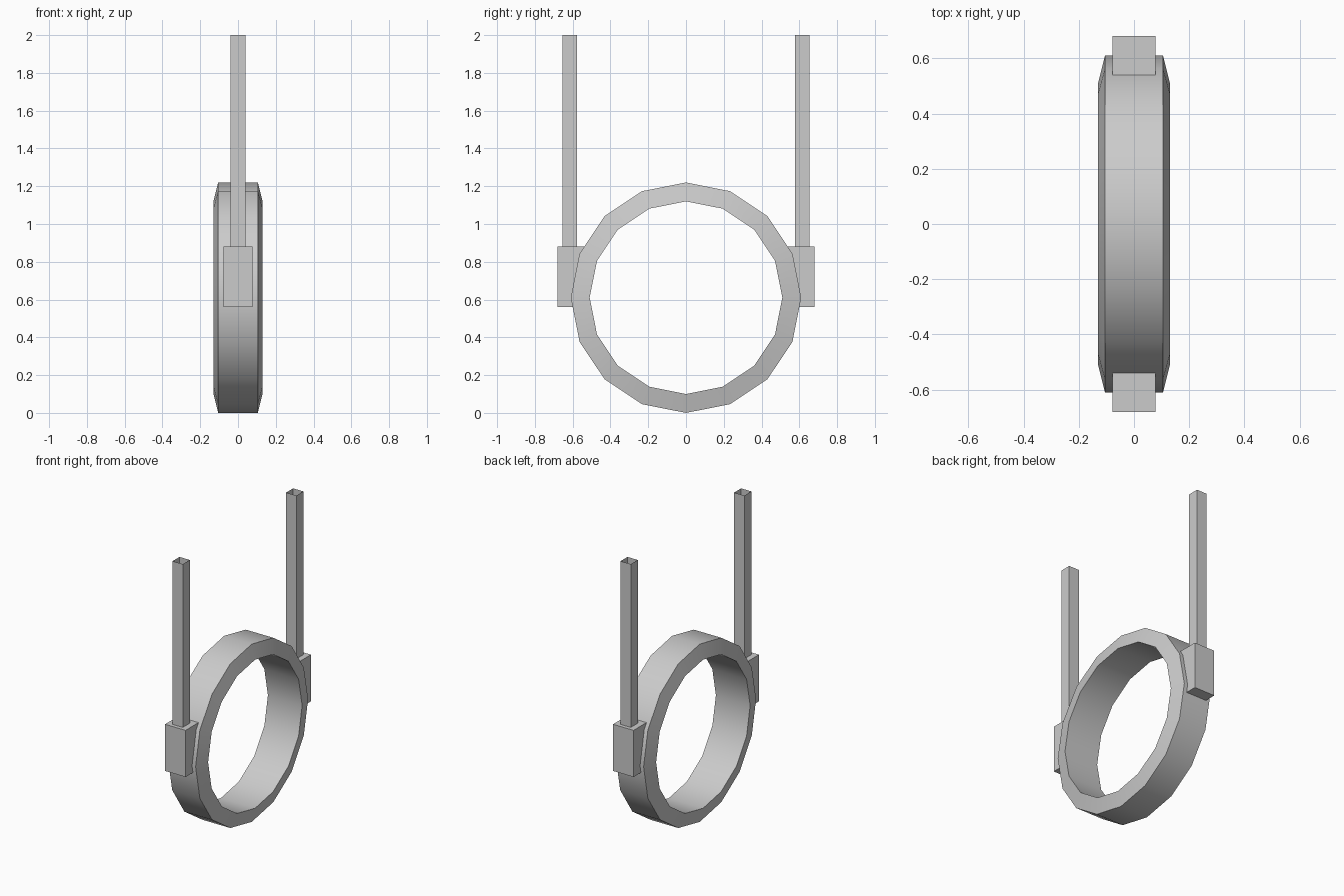
import bpy, bmesh
from math import sin, cos, pi, radians

if "Cube" in bpy.data.objects:
    bpy.data.objects.remove(bpy.data.objects["Cube"])

RING_Z = 0.61
SIDES = 16


def make_object(name, verts, faces):
    mesh = bpy.data.meshes.new(name)
    bm = bmesh.new()
    vs = [bm.verts.new(v) for v in verts]
    for f in faces:
        bm.faces.new([vs[i] for i in f])
    bmesh.ops.recalc_face_normals(bm, faces=bm.faces[:])
    bm.to_mesh(mesh)
    bm.free()
    obj = bpy.data.objects.new(name, mesh)
    bpy.context.collection.objects.link(obj)
    return obj


def box(name, lo, hi, open_ends=False):
    verts = [(x, y, z) for z in (lo[2], hi[2])
             for x, y in ((lo[0], lo[1]), (hi[0], lo[1]), (hi[0], hi[1]), (lo[0], hi[1]))]
    faces = [(i, (i + 1) % 4, (i + 1) % 4 + 4, i + 4) for i in range(4)]
    if not open_ends:
        faces += [(3, 2, 1, 0), (4, 5, 6, 7)]
    return make_object(name, verts, faces)


# Ring: tapered cross-section (x, radius) swept around the x axis
profile = [(-0.105, 0.61), (0.105, 0.61), (0.13, 0.51), (-0.13, 0.51)]
n = len(profile)
verts = [(x, r * sin(2 * pi * i / SIDES), RING_Z + r * cos(2 * pi * i / SIDES))
         for i in range(SIDES) for x, r in profile]
faces = [(i * n + j, i * n + (j + 1) % n,
          (i + 1) % SIDES * n + (j + 1) % n, (i + 1) % SIDES * n + j)
         for i in range(SIDES) for j in range(n)]
ring = make_object("ring", verts, faces)
bpy.context.view_layer.objects.active = ring
ring.select_set(True)
bpy.ops.object.shade_smooth_by_angle(angle=radians(30))

# Mounting blocks and open square hanger tubes on both sides
for side, s in (("front", -1), ("back", 1)):
    y0, y1 = sorted((s * 0.54, s * 0.68))
    box(side + "_block", (-0.078, y0, 0.56), (0.078, y1, 0.88))
    y0, y1 = sorted((s * 0.578, s * 0.654))
    box(side + "_hanger", (-0.039, y0, 0.88), (0.039, y1, 2.0), open_ends=True)
